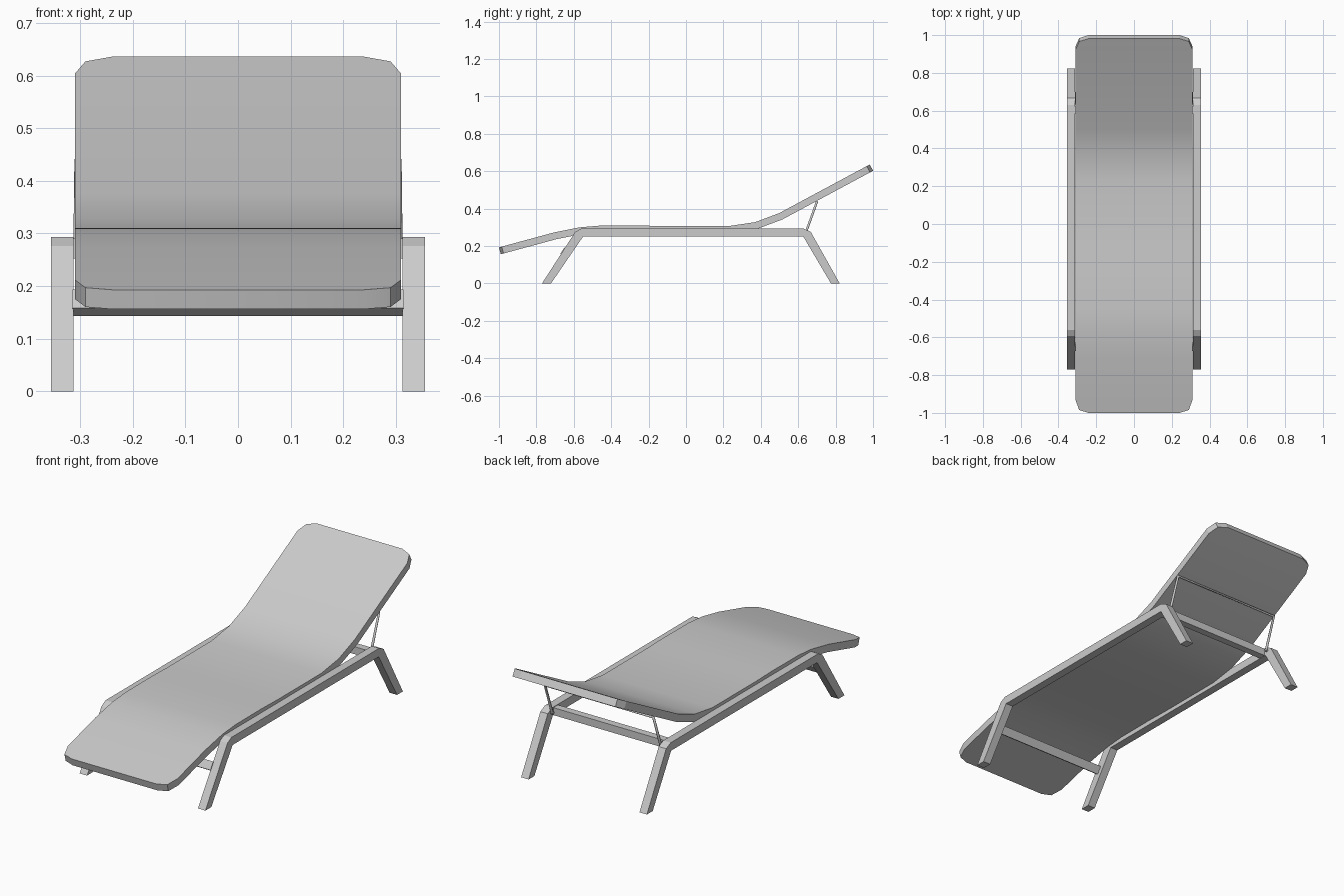
import bpy, bmesh, math
from mathutils import Vector

if "Cube" in bpy.data.objects:
    bpy.data.objects.remove(bpy.data.objects["Cube"])


def make_object(name, bm):
    bmesh.ops.recalc_face_normals(bm, faces=bm.faces)
    me = bpy.data.meshes.new(name)
    bm.to_mesh(me)
    bm.free()
    ob = bpy.data.objects.new(name, me)
    bpy.context.collection.objects.link(ob)
    return ob


def extrude_x(name, profile, x0, x1):
    """Extrude a closed (y, z) profile from x0 to x1."""
    bm = bmesh.new()
    face = bm.faces.new([bm.verts.new((x0, y, z)) for y, z in profile])
    ext = bmesh.ops.extrude_face_region(bm, geom=[face])
    verts = [v for v in ext["geom"] if isinstance(v, bmesh.types.BMVert)]
    bmesh.ops.translate(bm, verts=verts, vec=(x1 - x0, 0, 0))
    return make_object(name, bm)


def tube(name, points, radius):
    """Round rod swept along a path."""
    cu = bpy.data.curves.new(name, "CURVE")
    cu.dimensions = "3D"
    cu.bevel_depth = radius
    cu.bevel_resolution = 1
    cu.use_fill_caps = True
    sp = cu.splines.new("POLY")
    sp.points.add(len(points) - 1)
    for p, co in zip(sp.points, points):
        p.co = (*co, 1)
    ob = bpy.data.objects.new(name, cu)
    bpy.context.collection.objects.link(ob)
    return ob


# Lounger bed: top line as (y, z, half width), thickened along its normal
stations = [(-1.0, 0.193, 0.24), (-0.985, 0.197, 0.29), (-0.93, 0.212, 0.31),
            (-0.705, 0.273, 0.31), (-0.57, 0.300, 0.31), (-0.465, 0.309, 0.31),
            (-0.25, 0.310, 0.31), (-0.13, 0.307, 0.31), (0.23, 0.307, 0.31),
            (0.37, 0.328, 0.31), (0.50, 0.377, 0.31), (0.922, 0.604, 0.31),
            (0.966, 0.627, 0.29), (0.982, 0.636, 0.24)]
thickness = 0.038
bm = bmesh.new()
rings = []
for i, (y, z, w) in enumerate(stations):
    here = Vector((y, z))
    dirs = []
    if i > 0:
        dirs.append((here - Vector(stations[i - 1][:2])).normalized())
    if i < len(stations) - 1:
        dirs.append((Vector(stations[i + 1][:2]) - here).normalized())
    t = sum(dirs, Vector((0, 0))).normalized()
    by, bz = y + t.y * thickness, z - t.x * thickness
    rings.append([bm.verts.new(c) for c in
                  ((-w, y, z), (w, y, z), (w, by, bz), (-w, by, bz))])
for a, b in zip(rings, rings[1:]):
    for k in range(4):
        n = (k + 1) % 4
        bm.faces.new((a[k], a[n], b[n], b[k]))
bm.faces.new(rings[0])
bm.faces.new(rings[-1])
bed = make_object("lounger_bed", bm)
bpy.context.view_layer.objects.active = bed
bed.select_set(True)
bpy.ops.object.shade_smooth_by_angle(angle=math.radians(20))

# Side frames: rail and both splayed legs in one bent profile
frame = [(-0.77, 0), (-0.592, 0.276), (-0.56, 0.293), (0.63, 0.293),
         (0.667, 0.276), (0.822, 0), (0.775, 0), (0.627, 0.251),
         (-0.55, 0.251), (-0.722, 0)]
for side, s in (("left", -1), ("right", 1)):
    extrude_x(side + "_frame", frame, s * 0.313, s * 0.355)

# Front crossbar, tilted with the front legs
along = Vector((0.54, 0.84)).normalized()
across = Vector((along.y, -along.x))
corner = Vector((-0.672, 0.158))
bar = [corner, corner + across * 0.027,
       corner + across * 0.027 + along * 0.042, corner + along * 0.042]
extrude_x("front_crossbar", [tuple(p) for p in bar], -0.315, 0.315)

# Rear crossbar between the rails
extrude_x("rear_crossbar", [(0.585, 0.252), (0.622, 0.252),
                            (0.622, 0.29), (0.585, 0.29)], -0.315, 0.315)

# Backrest prop: one bent rod from rail to rail under the backrest
tube("backrest_prop", [(-0.306, 0.64, 0.27), (-0.306, 0.70, 0.437),
                       (0.306, 0.70, 0.437), (0.306, 0.64, 0.27)], 0.007)
# Pivot pins joining the prop to the rails
for side, s in (("left", -1), ("right", 1)):
    tube(side + "_pivot_pin", [(s * 0.30, 0.64, 0.272), (s * 0.32, 0.64, 0.272)], 0.007)
